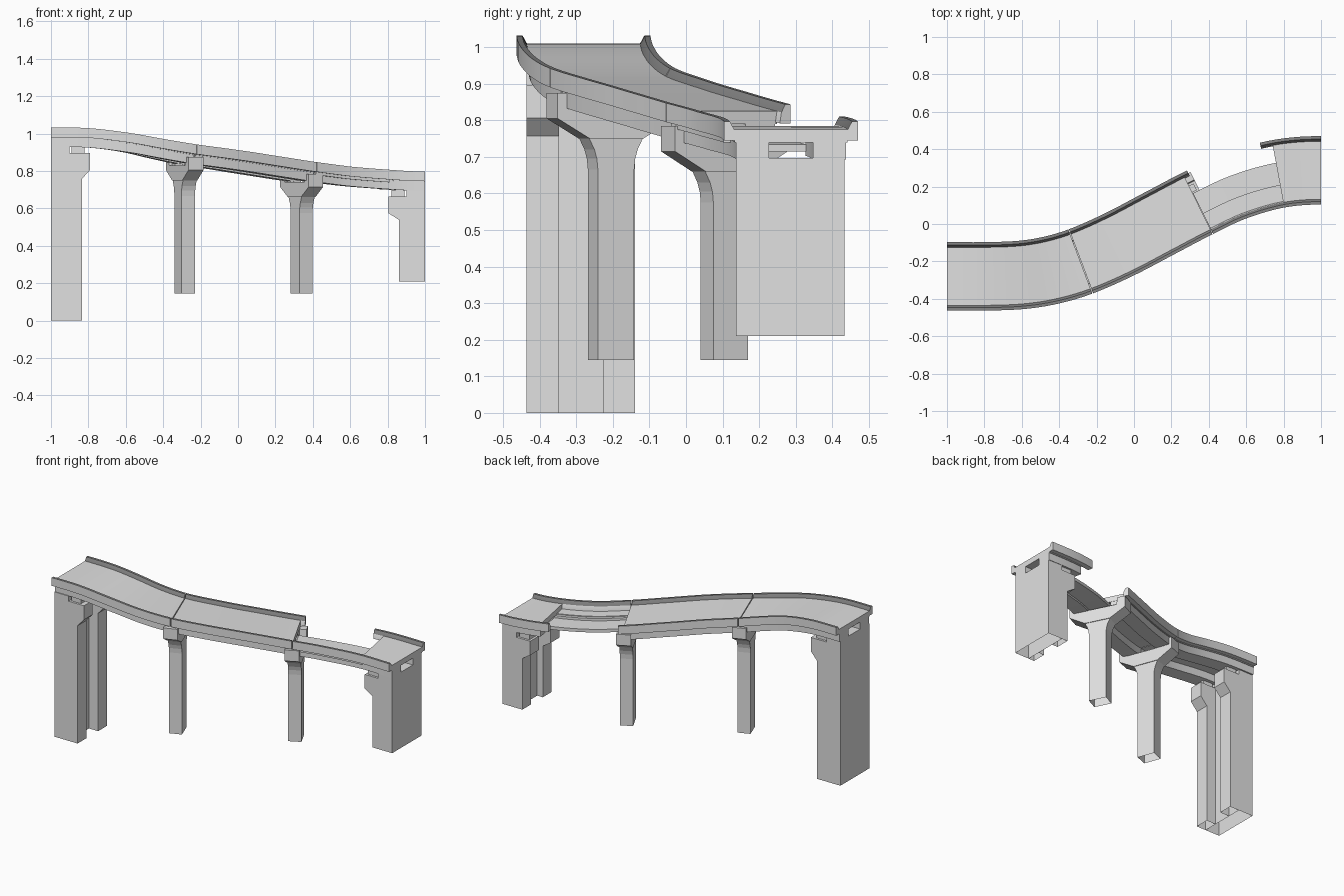
import bpy, bmesh, math
from mathutils import Matrix

if "Cube" in bpy.data.objects:
    bpy.data.objects.remove(bpy.data.objects["Cube"])


def material(name, v):
    m = bpy.data.materials.new(name)
    m.diffuse_color = (v, v, v, 1)
    m.use_nodes = True
    m.node_tree.nodes["Principled BSDF"].inputs["Base Color"].default_value = m.diffuse_color
    return m


CONCRETE = material("light concrete", 0.75)
DARK = material("dark curb grey", 0.24)

# Centre line of the road: x, y, height of road surface
KEYS = [(-1, -.28, 1.01), (-.8, -.28, 1.007), (-.6, -.272, .982), (-.443, -.247, .95),
        (-.285, -.2, .92), (-.08, -.11, .89), (.13, 0, .857), (.34, .11, .825),
        (.533, .2, .802), (.77, .268, .785), (1, .287, .775)]


def slope(i, c):
    if i in (0, len(KEYS) - 1):
        return 0
    a, b = KEYS[i - 1], KEYS[i + 1]
    return (b[c] - a[c]) / (b[0] - a[0])


def road(x, c):
    """Hermite interpolation of y (c=1) or z (c=2) along x."""
    i = max(k for k in range(len(KEYS) - 1) if KEYS[k][0] <= x + 1e-9)
    a, b = KEYS[i], KEYS[i + 1]
    h = b[0] - a[0]
    t = min(1, max(0, (x - a[0]) / h))
    return ((2*t**3 - 3*t*t + 1) * a[c] + (t**3 - 2*t*t + t) * h * slope(i, c)
            + (3*t*t - 2*t**3) * b[c] + (t**3 - t*t) * h * slope(i + 1, c))


def heading(x):
    a, b = max(-1, x - .01), min(1, x + .01)
    if x in (-1, 1):
        return 0
    return math.atan2(road(b, 1) - road(a, 1), b - a)


def finish(name, bm, smooth=False):
    bmesh.ops.recalc_face_normals(bm, faces=bm.faces)
    me = bpy.data.meshes.new(name)
    bm.to_mesh(me)
    bm.free()
    me.materials.append(CONCRETE)
    me.materials.append(DARK)
    ob = bpy.data.objects.new(name, me)
    bpy.context.collection.objects.link(ob)
    if smooth:
        me.shade_smooth()
        me.set_sharp_from_angle(angle=math.radians(25))
    return ob


def sweep(name, profile, x0, x1, dark=()):
    """Run a cross-section (offset to the north side, height) along the road."""
    bm = bmesh.new()
    steps = max(3, round((x1 - x0) / .035))
    rings = []
    for k in range(steps + 1):
        x = x1 if k == steps else x0 + (x1 - x0) * k / steps
        a, y, z = heading(x), road(x, 1), road(x, 2)
        rings.append([bm.verts.new((x - u * math.sin(a), y + u * math.cos(a), z + h))
                      for u, h in profile])
    n = len(profile)
    for r, s in zip(rings, rings[1:]):
        for i in range(n):
            j = (i + 1) % n
            f = bm.faces.new((r[i], r[j], s[j], s[i]))
            f.material_index = int(i in dark)
    bm.faces.new(rings[0])
    bm.faces.new(rings[-1])
    return finish(name, bm, True)


def strip(u0, u1, h0, h1):
    return [(u0, h0), (u1, h0), (u1, h1), (u0, h1)]


def curb(side):
    return [(side * u, h) for u, h in
            ((.183, -.03), (.183, .022), (.167, .022), (.155, 0), (.15, -.03))]


def prism(name, outline, half, x, y, angle, axis):
    """Extrude an outline; axis 'u' spans it across the road, 'v' along it."""
    bm = bmesh.new()
    sides = []
    for w in (-half, half):
        sides.append([bm.verts.new((w, p, z) if axis == 'u' else (p, w, z))
                      for p, z in outline])
    n = len(outline)
    for i in range(n):
        j = (i + 1) % n
        bm.faces.new((sides[0][i], sides[0][j], sides[1][j], sides[1][i]))
    for s in sides:
        bm.faces.new(s)
    bm.transform(Matrix.Translation((x, y, 0)) @ Matrix.Rotation(angle, 4, 'Z'))
    return finish(name, bm)


def open_bottom(ob, z):
    bm = bmesh.new()
    bm.from_mesh(ob.data)
    down = [f for f in bm.faces if f.normal.z < -.9 and f.calc_center_median().z < z + .01]
    bmesh.ops.delete(bm, geom=down, context='FACES')
    bm.to_mesh(ob.data)
    bm.free()


# Road slabs: two whole spans, then the piece left on the far abutment
for name, a, b in (("upper", -1, -.287), ("middle", -.283, .34), ("end", .77, 1)):
    sweep(name + "_road_slab", strip(-.155, .155, -.035, 0), a, b)

# Curbs and girders on both sides; the north side is broken in the third span
for name, side in (("south", -1), ("north", 1)):
    spans = [(-1, -.287), (-.283, .338)]
    spans += [(.342, 1)] if side < 0 else [(.77, 1)]
    for k, (a, b) in enumerate(spans):
        ends = (a, b)
        if side > 0 and k == 1:
            ends = (a, .365)
        if side > 0 and k == 2:
            ends = (.715, b)
        sweep(f"{name}_curb_{k + 1}", curb(side), *ends, dark=(1, 2))
        u = sorted((side * .06, side * .15))
        sweep(f"{name}_girder_{k + 1}", strip(u[0], u[1], -.082, -.035), a, b)

# Exposed floor under the broken span
sweep("broken_floor", strip(-.08, .06, -.07, -.05), .342, .78)
sweep("broken_ledge", strip(-.17, -.08, -.045, -.03), .342, .78)

# Hammerhead piers
for name, x, top in (("upper", -.285, .75), ("lower", .34, .66)):
    y, a = road(x, 1) - .005, heading(x)
    flare = [(.053, .145), (.053, top - .085), (.056, top - .055),
             (.063, top - .03), (.078, top)]
    shaft = flare + [(-u, z) for u, z in reversed(flare)]
    ob = prism(name + "_pier_shaft", shaft, .039, x, y, a, 'u')
    open_bottom(ob, .145)
    half = [(.078, top), (.172, top + .055), (.172, top + .125), (.125, top + .125),
            (.12, top + .08)]
    cap = half + [(-u, z) for u, z in reversed(half)]
    prism(name + "_pier_cap", cap, .043, x, y, a, 'u')
    # bearing pads
    for s in (-1, 1):
        pad = [(s * .07, top + .075), (s * .11, top + .075),
               (s * .11, top + .09), (s * .07, top + .09)]
        prism(f"{name}_pier_pad_{s}", pad, .03, x, y, a, 'u')

# Abutments: back block, two corbelled pilasters and bearing pads
for name, d, y, base, top in (("upper", 1, -.2875, 0, .93), ("lower", -1, .285, .21, .697)):
    e = -d  # outer end in x
    block = [(e, base), (e + d * .1, base), (e + d * .1, top), (e, top)]
    ob = prism(name + "_abutment_block", block, .148, 0, y, 0, 'v')
    open_bottom(ob, base)
    shelf = top - .033
    drop = .05 if d > 0 else .035
    face = .165 if d > 0 else .14
    lip = .21 if d > 0 else .195
    pil = [(e + d * .1, base), (e + d * face, base), (e + d * face, shelf - .09 - drop),
           (e + d * lip, shelf - .09), (e + d * lip, shelf), (e + d * .1, shelf)]
    for s in (-1, 1):
        ob = prism(f"{name}_pilaster_{s}", pil, .044, 0, y + s * .104, 0, 'v')
        open_bottom(ob, base)
        pad = [(e + d * .11, shelf), (e + d * .18, shelf),
               (e + d * .18, top), (e + d * .11, top)]
        prism(f"{name}_bearing_{s}", pad, .03, 0, y + s * .104, 0, 'v')
